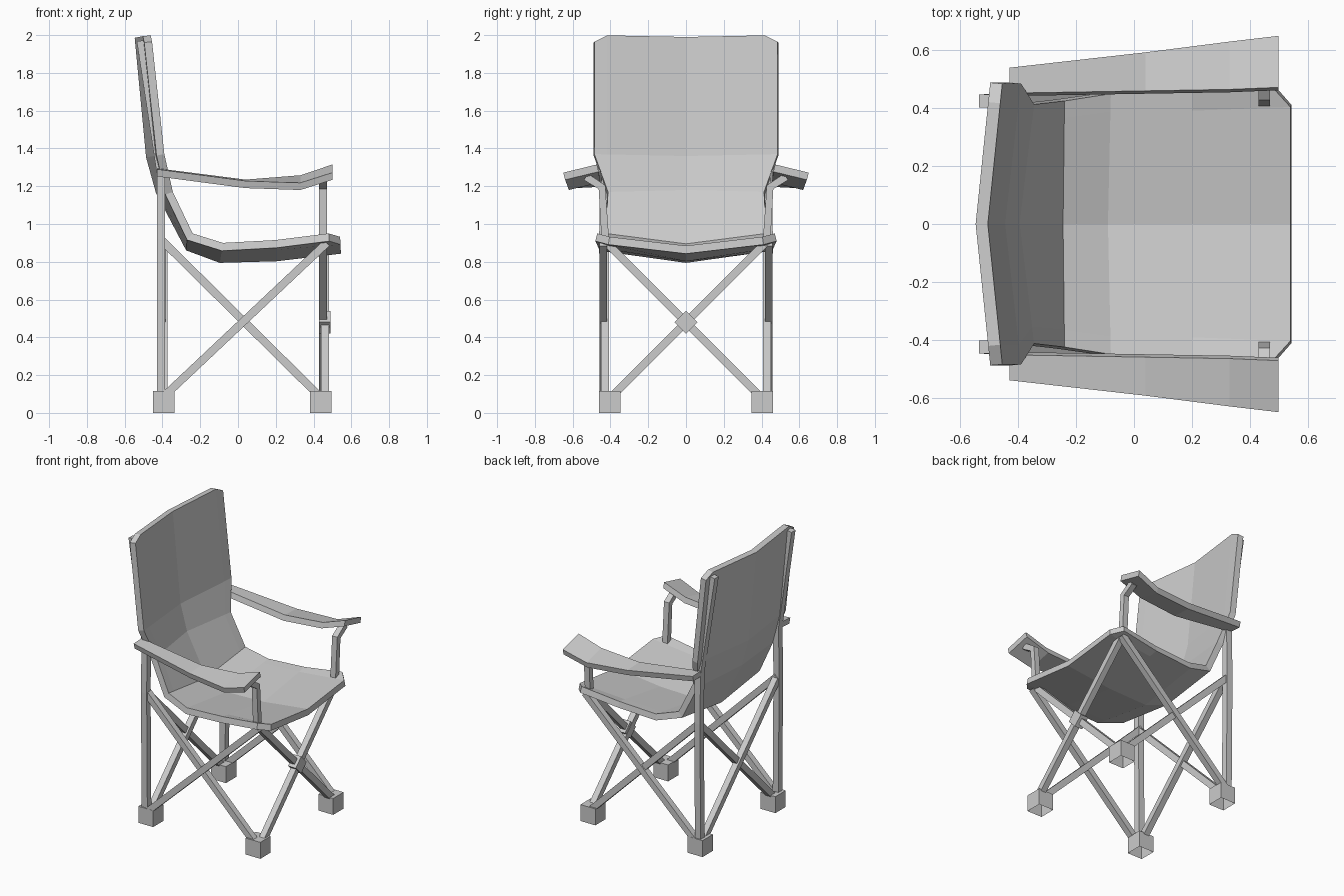
import bpy, bmesh, math
from mathutils import Vector, Matrix

if "Cube" in bpy.data.objects:
    bpy.data.objects.remove(bpy.data.objects["Cube"])


def make(name, bm, mirror=False):
    bmesh.ops.recalc_face_normals(bm, faces=bm.faces)
    me = bpy.data.meshes.new(name)
    bm.to_mesh(me)
    bm.free()
    ob = bpy.data.objects.new(name, me)
    bpy.context.collection.objects.link(ob)
    if mirror:
        m = ob.modifiers.new("mirror", 'MIRROR')
        m.use_axis = (False, True, False)
    return ob


def skin(rings):
    """Closed tube through equal-length rings of points, capped at both ends."""
    bm = bmesh.new()
    vs = [[bm.verts.new(p) for p in r] for r in rings]
    n = len(vs[0])
    for a, b in zip(vs, vs[1:]):
        for i in range(n):
            j = (i + 1) % n
            bm.faces.new((a[i], a[j], b[j], b[i]))
    bm.faces.new(vs[0])
    bm.faces.new(vs[-1])
    return bm


def bar(name, pts, hint, w=0.042, mirror=False):
    """Square bar swept along a polyline."""
    pts = [Vector(p) for p in pts]
    rings = []
    for i, p in enumerate(pts):
        t = Vector()
        if i > 0:
            t += (p - pts[i - 1]).normalized()
        if i < len(pts) - 1:
            t += (pts[i + 1] - p).normalized()
        t.normalize()
        u = Vector(hint)
        u = (u - t * u.dot(t)).normalized()
        v = t.cross(u)
        h = w / 2
        rings.append([p + u * a * h + v * b * h
                      for a, b in ((-1, -1), (1, -1), (1, 1), (-1, 1))])
    return make(name, skin(rings), mirror)


# Feet: cups open at the bottom
for fx, nx in ((-0.393, "rear"), (0.438, "front")):
    bm = bmesh.new()
    bmesh.ops.create_cube(bm, size=0.115, matrix=Matrix.Translation((fx, 0.403, 0.0575)))
    bm.normal_update()
    bmesh.ops.delete(bm, geom=[f for f in bm.faces if f.normal.z < -0.9], context='FACES_ONLY')
    make(nx + "_feet", bm, True)

# Rear posts and arm posts
bar("rear_posts", [(-0.408, 0.43, 0.08), (-0.408, 0.438, 0.92), (-0.408, 0.432, 1.27),
                   (-0.514, 0.425, 1.97)], (1, 0, 0), 0.044, True)
bar("arm_posts", [(0.45, 0.425, 0.88), (0.45, 0.445, 1.195), (0.45, 0.53, 1.25)],
    (1, 0, 0), 0.04, True)

# Crossed braces on the two sides
bar("side_brace_a", [(-0.41, 0.428, 0.92), (0.44, 0.428, 0.08)], (0, 1, 0), mirror=True)
bar("side_brace_b", [(-0.40, 0.438, 0.08), (0.47, 0.438, 0.90)], (0, 1, 0), mirror=True)

# Crossed braces at front and rear
for x, nm in ((0.455, "front"), (-0.40, "rear")):
    for s, k in ((1, "a"), (-1, "b")):
        bar(f"{nm}_brace_{k}", [(x + s * 0.006, -s * 0.41, 0.07),
                                (x + s * 0.006, s * 0.42, 0.90)], (1, 0, 0))

# Diamond hub on the front crossing
bm = bmesh.new()
bmesh.ops.create_cube(bm, size=1, matrix=Matrix.Translation((0.46, 0, 0.48))
                      @ Matrix.Rotation(math.pi / 4, 4, 'X') @ Matrix.Diagonal((0.06, 0.085, 0.085, 1)))
make("front_hub", bm)

# Armrests: x, inner y, inner top z, outer y, outer top z
arm = [(-0.43, 0.452, 1.295, 0.54, 1.290),
       (0.04, 0.460, 1.235, 0.593, 1.228),
       (0.33, 0.465, 1.258, 0.63, 1.218),
       (0.50, 0.472, 1.315, 0.65, 1.272)]
t = 0.038
make("armrests", skin([[(x, yi, zi), (x, yo, zo), (x, yo - 0.01, zo - t), (x, yi - 0.01, zi - t)]
                       for x, yi, zi, yo, zo in arm]), True)

# Sling seat and back: edge x, edge z, centre x, centre z, half width
rows = [(0.54, 0.94, 0.54, 0.885, 0.47),
        (0.20, 0.915, 0.20, 0.845, 0.455),
        (-0.08, 0.90, -0.09, 0.837, 0.45),
        (-0.24, 0.95, -0.245, 0.895, 0.425),
        (-0.345, 1.17, -0.395, 1.18, 0.413),
        (-0.39, 1.37, -0.445, 1.36, 0.485),
        (-0.455, 2.0, -0.505, 1.99, 0.485)]
bm = bmesh.new()
grid = []
for i, (ex, ez, cx, cz, hw) in enumerate(rows):
    line = []
    for s in (-1, -0.86, 0, 0.86, 1):
        a = abs(s)
        x, z = cx + (ex - cx) * a, cz + (ez - cz) * a
        if a == 1 and i == 0:
            x, z = 0.48, 0.95
        if a == 1 and i == len(rows) - 1:
            z = 1.965
        line.append(bm.verts.new((x, s * hw, z)))
    grid.append(line)
for a, b in zip(grid, grid[1:]):
    for j in range(4):
        bm.faces.new((a[j], a[j + 1], b[j + 1], b[j]))
bm.normal_update()
seat = make("sling_seat", bm)
up = seat.data.polygons[4].normal.z > 0
sol = seat.modifiers.new("thickness", 'SOLIDIFY')
sol.thickness = 0.042
sol.offset = -1 if up else 1
sol.use_even_offset = True
